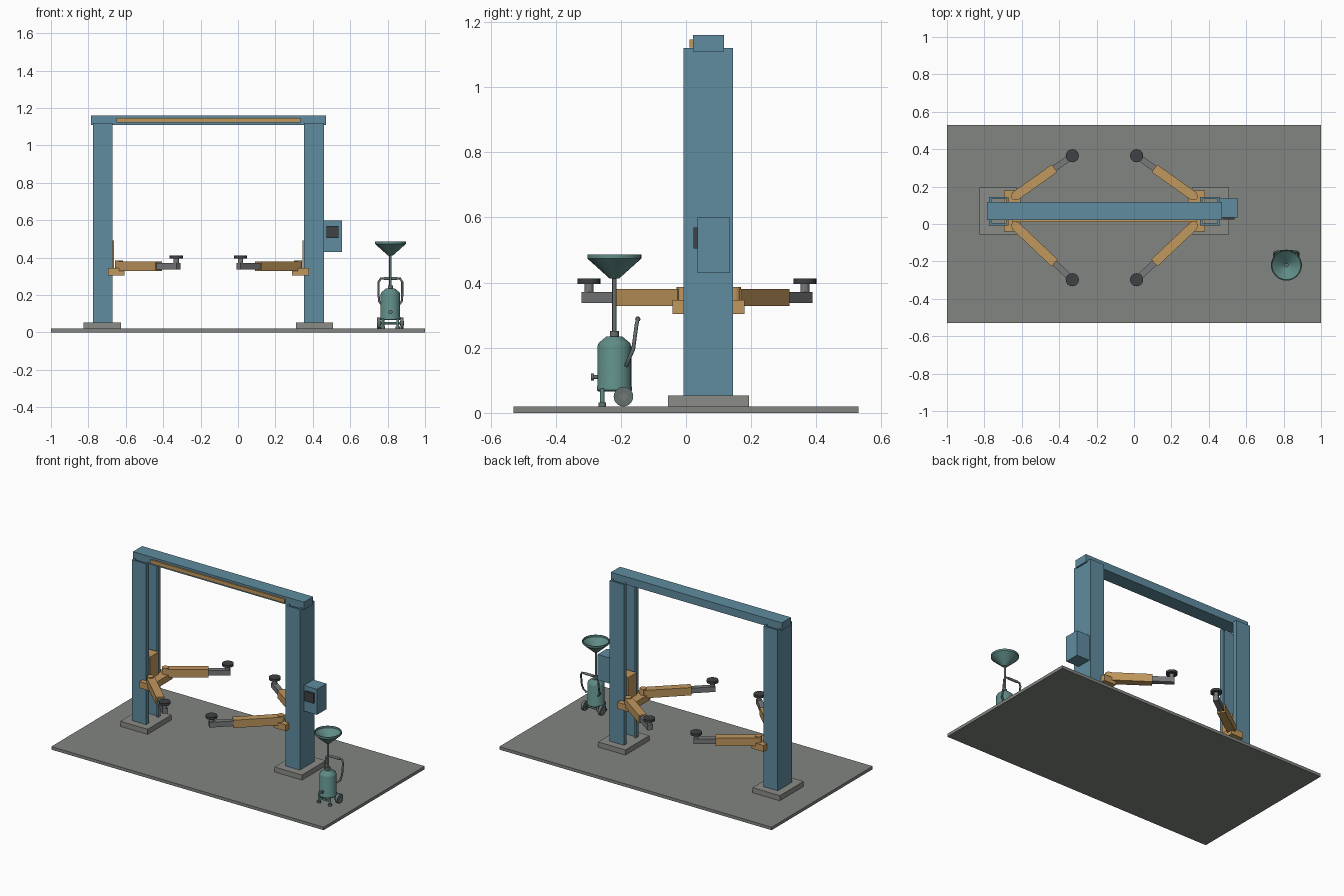
import bpy
import bmesh
import math
from mathutils import Vector, Matrix

cube = bpy.data.objects.get("Cube")
if cube:
    bpy.data.objects.remove(cube, do_unlink=True)


def material(name, r, g, b):
    m = bpy.data.materials.new(name)
    m.use_nodes = True
    m.diffuse_color = (r, g, b, 1)
    m.node_tree.nodes["Principled BSDF"].inputs["Base Color"].default_value = (r, g, b, 1)
    return m


FLOOR = material("floor grey", 0.22, 0.235, 0.215)
PLATE = material("plate grey", 0.26, 0.26, 0.245)
BLUE = material("lift blue", 0.115, 0.262, 0.345)
ORANGE = material("arm orange", 0.53, 0.31, 0.11)
STEEL = material("steel grey", 0.19, 0.195, 0.2)
RUBBER = material("dark rubber", 0.05, 0.052, 0.056)
TEAL = material("tank teal", 0.115, 0.262, 0.24)
TUBE = material("trolley grey", 0.13, 0.165, 0.16)


def finish(name, bm, mat, smooth=False):
    bmesh.ops.recalc_face_normals(bm, faces=bm.faces)
    me = bpy.data.meshes.new(name)
    bm.to_mesh(me)
    bm.free()
    me.materials.append(mat)
    ob = bpy.data.objects.new(name, me)
    bpy.context.collection.objects.link(ob)
    if smooth:
        bpy.ops.object.select_all(action='DESELECT')
        ob.select_set(True)
        bpy.context.view_layer.objects.active = ob
        bpy.ops.object.shade_smooth_by_angle(angle=math.radians(35))
    return ob


def box(name, xs, ys, zs, mat):
    bm = bmesh.new()
    bmesh.ops.create_cube(bm, size=1)
    for v in bm.verts:
        v.co = [(a[0] + a[1]) / 2 + c * (a[1] - a[0]) for a, c in zip((xs, ys, zs), v.co)]
    return finish(name, bm, mat)


def beam(name, start, end, width, height, mat):
    """Horizontal box running from start to end."""
    a, b = Vector(start), Vector(end)
    d = b - a
    bm = bmesh.new()
    bmesh.ops.create_cube(bm, size=1, matrix=Matrix.Translation((a + b) / 2)
                          @ Matrix.Rotation(math.atan2(d.y, d.x), 4, 'Z')
                          @ Matrix.Diagonal((d.length, width, height, 1)))
    return finish(name, bm, mat)


def rod(name, start, end, radius, mat, sides=24):
    a, b = Vector(start), Vector(end)
    d = b - a
    bm = bmesh.new()
    bmesh.ops.create_cone(bm, cap_ends=True, segments=sides, radius1=radius, radius2=radius,
                          depth=d.length, matrix=Matrix.Translation((a + b) / 2)
                          @ d.to_track_quat('Z', 'Y').to_matrix().to_4x4())
    return finish(name, bm, mat, True)


def lathe(name, x, y, profile, mat, sides=32):
    bm = bmesh.new()
    verts = [bm.verts.new((r, 0, z)) for r, z in profile]
    edges = [bm.edges.new(p) for p in zip(verts, verts[1:])]
    bmesh.ops.spin(bm, geom=verts + edges, axis=(0, 0, 1), cent=(0, 0, 0),
                   steps=sides, angle=math.tau)
    bmesh.ops.remove_doubles(bm, verts=bm.verts, dist=0.0002)
    bmesh.ops.translate(bm, verts=bm.verts, vec=(x, y, 0))
    return finish(name, bm, mat, True)


def prism(name, outline, z0, z1, mat):
    bm = bmesh.new()
    face = bm.faces.new([bm.verts.new((x, y, z0)) for x, y in outline])
    top = bmesh.ops.extrude_face_region(bm, geom=[face])["geom"]
    bmesh.ops.translate(bm, vec=(0, 0, z1 - z0),
                        verts=[g for g in top if isinstance(g, bmesh.types.BMVert)])
    return finish(name, bm, mat)


# Floor slab
box("floor_slab", (-1, 1), (-0.53, 0.53), (0, 0.02), FLOOR)

# Two mirrored lift posts with carriage and swing arms
CX, CY = -0.158, 0.069
for side, s in (("right", -1), ("left", 1)):
    def px(d):
        return CX + s * d

    def span(a, b):
        return tuple(sorted((px(a), px(b))))

    box(side + "_base_plate", span(0.467, 0.667), (-0.056, 0.194), (0.02, 0.054), PLATE)

    # Lipped channel, open towards the middle
    half = [(0.617, 0.076), (0.512, 0.076), (0.512, 0.048), (0.524, 0.048),
            (0.524, 0.064), (0.605, 0.064)]
    outline = half + [(x, -y) for x, y in reversed(half)]
    prism(side + "_column", [(px(x), CY + y) for x, y in outline], 0.054, 1.12, BLUE)

    box(side + "_carriage", span(0.504, 0.59), (0.024, 0.114), (0.305, 0.493), ORANGE)
    box(side + "_carriage_crossbar", span(0.448, 0.537), (-0.041, 0.179), (0.304, 0.346), ORANGE)

    for end, y0, y1 in (("front", -0.008, -0.298), ("back", 0.148, 0.365)):
        label = side + "_" + end
        pivot = Vector((px(0.478), y0, 0.354))
        tip = Vector((px(0.172), y1, 0.354))
        along = (tip - pivot).normalized()
        beam(label + "_arm", pivot, pivot.lerp(tip, 0.69), 0.05, 0.052, ORANGE)
        beam(label + "_arm_extension", pivot.lerp(tip, 0.5), tip + along * 0.016,
             0.033, 0.034, STEEL)
        rod(label + "_pivot_pin", (pivot.x, y0, 0.31), (pivot.x, y0, 0.386), 0.021, ORANGE)
        rod(label + "_pad_stem", (tip.x, y1, 0.36), (tip.x, y1, 0.4), 0.014, STEEL)
        rod(label + "_lift_pad", (tip.x, y1, 0.396), (tip.x, y1, 0.412), 0.035, RUBBER)

# Overhead beam and its safety bar
box("top_beam", (-0.786, 0.47), (0.021, 0.117), (1.11, 1.161), BLUE)
box("safety_bar", (-0.65, 0.335), (0.011, 0.023), (1.122, 1.147), ORANGE)

# Control box on the outside of the left post
box("control_box", (0.459, 0.555), (0.036, 0.135), (0.43, 0.6), BLUE)
box("control_panel", (0.473, 0.537), (0.023, 0.037), (0.505, 0.57), RUBBER)

# Oil drain trolley: tank, collar, pipe and funnel
TX, TY = 0.815, -0.22
lathe("drain_tank", TX, TY, [(0, 0.066), (0.05, 0.066), (0.054, 0.07), (0.054, 0.08),
                             (0.052, 0.084), (0.052, 0.205), (0.048, 0.215),
                             (0.024, 0.235), (0, 0.235)], TEAL)
rod("tank_collar", (TX, TY, 0.23), (TX, TY, 0.252), 0.014, TUBE)
rod("funnel_pipe", (TX, TY, 0.24), (TX, TY, 0.42), 0.0065, TUBE)
lathe("funnel", TX, TY, [(0, 0.412), (0.014, 0.412), (0.083, 0.474), (0.083, 0.487),
                         (0.078, 0.487), (0.077, 0.476), (0.01, 0.418), (0, 0.418)], TEAL)

# Trolley feet, wheels and axle
WY = -0.192
rod("wheel_axle", (TX - 0.065, WY, 0.05), (TX + 0.065, WY, 0.05), 0.006, TUBE, 12)
for side, s in (("right", -1), ("left", 1)):
    x = TX + s * 0.062
    rod(side + "_wheel", (x - 0.009, WY, 0.05), (x + 0.009, WY, 0.05), 0.03, TUBE)
    rod(side + "_wheel_hub", (x - 0.011, WY, 0.05), (x + 0.011, WY, 0.05), 0.012, STEEL, 16)
    x = TX + s * 0.04
    rod(side + "_front_leg", (x, -0.257, 0.03), (x, -0.257, 0.075), 0.007, TEAL, 12)
    rod(side + "_front_foot", (x, -0.257, 0.02), (x, -0.257, 0.032), 0.012, TUBE, 16)
    box(side + "_wheel_bracket", (x - 0.005, x + 0.005), (WY - 0.015, WY + 0.015),
        (0.042, 0.075), TEAL)
box("front_leg_bar", (TX - 0.04, TX + 0.04), (-0.262, -0.252), (0.045, 0.055), TEAL)

# Drain valve on the tank front
rod("drain_valve", (TX, -0.268, 0.11), (TX, -0.288, 0.11), 0.006, TUBE, 12)
rod("valve_knob", (TX, -0.283, 0.11), (TX, -0.291, 0.11), 0.011, TUBE, 16)

# Bent tube push handle
half = [(0.042, -0.183, 0.145), (0.06, -0.176, 0.165), (0.063, -0.162, 0.195),
        (0.063, -0.152, 0.27), (0.052, -0.148, 0.288)]
path = [(TX - x, y, z) for x, y, z in half] + [(TX + x, y, z) for x, y, z in reversed(half)]
curve = bpy.data.curves.new("push_handle", 'CURVE')
curve.dimensions = '3D'
curve.bevel_depth = 0.006
curve.bevel_resolution = 2
curve.use_fill_caps = True
spline = curve.splines.new('POLY')
spline.points.add(len(path) - 1)
for point, co in zip(spline.points, path):
    point.co = (*co, 1)
curve.materials.append(TUBE)
bpy.context.collection.objects.link(bpy.data.objects.new("push_handle", curve))
rod("handle_grip", (TX - 0.035, -0.148, 0.288), (TX + 0.035, -0.148, 0.288), 0.008, TUBE, 16)
